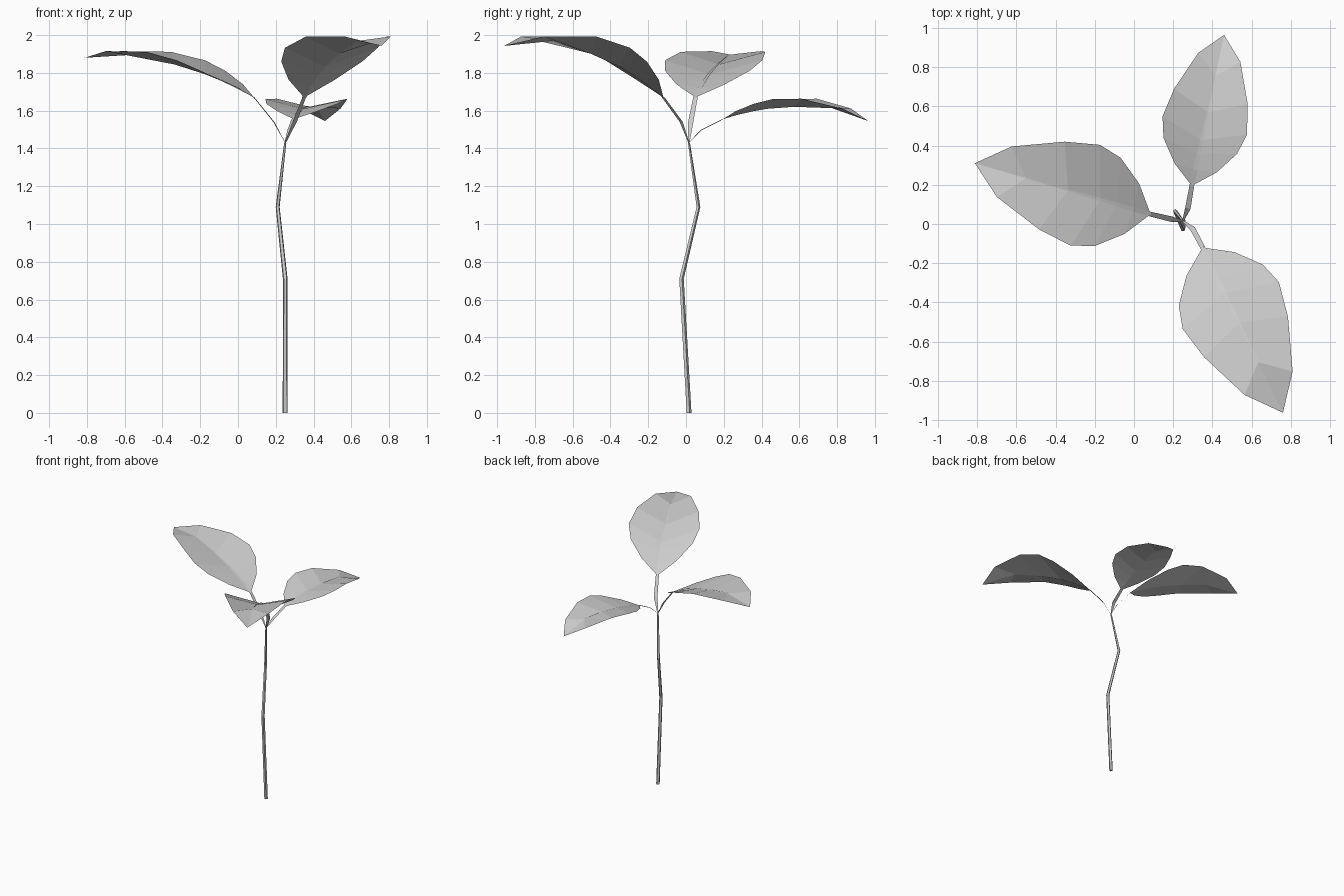
import bpy, bmesh, math
from mathutils import Vector

if "Cube" in bpy.data.objects:
    bpy.data.objects.remove(bpy.data.objects["Cube"], do_unlink=True)

# One plain grey for the whole plant
grey = bpy.data.materials.new("plain grey")
grey.use_nodes = True
grey.diffuse_color = (0.6, 0.6, 0.6, 1)
bsdf = grey.node_tree.nodes["Principled BSDF"]
bsdf.inputs["Base Color"].default_value = grey.diffuse_color
bsdf.inputs["Roughness"].default_value = 0.8

UP = Vector((0, 0, 1))


def finish(bm, name):
    mesh = bpy.data.meshes.new(name)
    bm.to_mesh(mesh)
    bm.free()
    mesh.materials.append(grey)
    bpy.context.collection.objects.link(bpy.data.objects.new(name, mesh))


def add_face(bm, verts, up):
    face = bm.faces.new(verts)
    face.normal_update()
    if face.normal.dot(up) < 0:
        face.normal_flip()


def make_stem(name, path, radii, sides=5):
    bm = bmesh.new()
    rings = []
    for (x, y, z), r in zip(path, radii):
        angles = [math.tau * (k + 0.25) / sides for k in range(sides)]
        rings.append([bm.verts.new((x + r * math.cos(a), y + r * math.sin(a), z))
                      for a in angles])
    for low, high in zip(rings, rings[1:]):
        for k in range(sides):
            n = (k + 1) % sides
            bm.faces.new((low[k], low[n], high[n], high[k]))
    bm.faces.new(rings[0][::-1])
    bm.faces.new(rings[-1])
    finish(bm, name)


# Flat ribbon along a path, used for the stalks and the veins
def make_ribbon(name, points, half_widths):
    bm = bmesh.new()
    side = (points[-1] - points[0]).cross(UP).normalized()
    rows = [[bm.verts.new(p + side * w), bm.verts.new(p - side * w)]
            for p, w in zip(points, half_widths)]
    for a, b in zip(rows, rows[1:]):
        add_face(bm, (a[0], a[1], b[1], b[0]), UP)
    finish(bm, name)


# Leaf outline: distance along, half width, lift; then the sunken midrib
EDGE = [(0.114, 0.135, 0.048), (0.255, 0.236, 0.092), (0.385, 0.27, 0.12),
        (0.57, 0.235, 0.125), (0.82, 0.135, 0.071)]
RIB = [(0.1, 0.027), (0.2, 0.048), (0.29, 0.063), (0.47, 0.077), (0.7, 0.079)]
LENGTH = 0.965


def make_leaf(name, base, tip, arch):
    scale = (tip - base).length / LENGTH
    forward = (tip - base).normalized()
    side = forward.cross(UP).normalized()
    up = side.cross(forward)
    bm = bmesh.new()

    def place(along, across, lift):
        return base + scale * (forward * along + side * across + up * lift * arch)

    def vert(*where):
        return bm.verts.new(place(*where))

    start, end = vert(0, 0, 0), vert(LENGTH, 0, 0)
    rib = [vert(a, 0, h) for a, h in RIB]
    for sign in (1, -1):
        edge = [vert(a, sign * w, h) for a, w, h in EDGE]
        add_face(bm, (start, rib[0], edge[0]), up)
        for i in range(len(rib) - 1):
            add_face(bm, (rib[i], rib[i + 1], edge[i + 1], edge[i]), up)
        add_face(bm, (rib[-1], end, edge[-1]), up)
    finish(bm, name + "_leaf")

    # Tapering vein lying in the fold
    vein = [base] + [place(a, 0, h + 0.005) for a, h in RIB]
    make_ribbon(name + "_vein", vein, (0.012, 0.011, 0.01, 0.008, 0.005, 0.001))


STEM = [(0.25, 0.015, 0), (0.25, -0.025, 0.71), (0.21, 0.065, 1.09), (0.25, 0.015, 1.43)]
make_stem("stem", STEM, (0.014, 0.013, 0.011, 0.006))

# Each leaf: stalk bend, leaf base, leaf tip, arch strength
LEAVES = {
    "right": ((0.19, 0.025, 1.54), (0.085, 0.05, 1.67), (-0.812, 0.31, 1.88), 0.97),
    "front": ((0.3, -0.025, 1.54), (0.35, -0.12, 1.67), (0.76, -0.963, 1.943), 1.32),
    "back": ((0.275, 0.08, 1.497), (0.295, 0.195, 1.555), (0.46, 0.965, 1.545), 1.12),
}
for which, (bend, base, tip, arch) in LEAVES.items():
    base, tip = Vector(base), Vector(tip)
    make_ribbon(which + "_stalk", (Vector(STEM[-1]), Vector(bend), base),
                (0.004, 0.014, 0.012))
    make_leaf(which, base, tip, arch)
